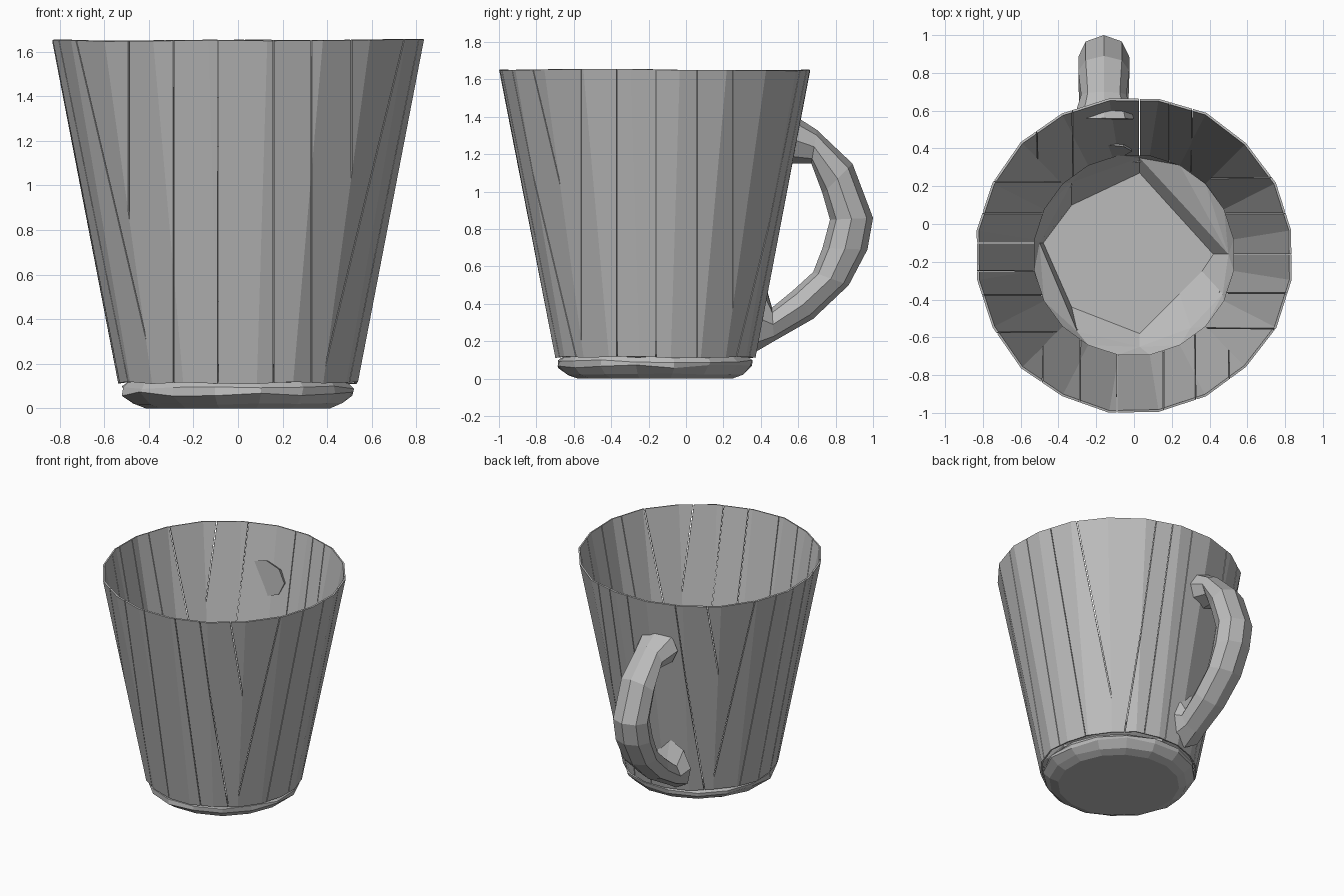
import bpy, bmesh, math, random
from mathutils import Vector

random.seed(4)
cube = bpy.data.objects.get("Cube")
if cube:
    bpy.data.objects.remove(cube, do_unlink=True)

CY = -0.165   # y of the cup axis
GREY = (0.5, 0.5, 0.5, 1)
mat = bpy.data.materials.new("plain grey")
mat.use_nodes = True
mat.diffuse_color = GREY
bsdf = next(n for n in mat.node_tree.nodes if n.type == 'BSDF_PRINCIPLED')
bsdf.inputs["Base Color"].default_value = GREY
bsdf.inputs["Roughness"].default_value = 0.8


def finish(name, bm, fix_normals=True):
    if fix_normals:
        bmesh.ops.recalc_face_normals(bm, faces=bm.faces[:])
    mesh = bpy.data.meshes.new(name)
    bm.to_mesh(mesh)
    bm.free()
    mesh.materials.append(mat)
    obj = bpy.data.objects.new(name, mesh)
    bpy.context.collection.objects.link(obj)
    return obj


def ring(bm, radius, z, sides, jitter=0.0):
    """Horizontal ring of vertices about the cup axis."""
    verts = []
    for i in range(sides):
        a = 2 * math.pi * (i + 0.5) / sides
        r = radius + random.uniform(-jitter, jitter)
        dz = random.uniform(-jitter, jitter)
        verts.append(bm.verts.new((r * math.cos(a), CY + r * math.sin(a), z + dz)))
    return verts


def skin(bm, rings):
    """Quads between successive closed rings."""
    for a, b in zip(rings, rings[1:]):
        n = len(a)
        for i in range(n):
            j = (i + 1) % n
            bm.faces.new((a[i], a[j], b[j], b[i]))


def in_sector(face, axis, sign):
    c = face.calc_center_median()
    c.y -= CY
    return sign * c[axis] > abs(c[1 - axis])


def cut_seam(bm, axis, sign, slice_axis, value, gap=0.0025):
    """Open a narrow slit through one side of the wall."""
    normal = Vector((0, 0, 0))
    normal[slice_axis] = 1
    for edge in (value - gap, value + gap):
        faces = [f for f in bm.faces if in_sector(f, axis, sign)]
        geom = set(faces)
        for f in faces:
            geom.update(f.edges)
            geom.update(f.verts)
        bmesh.ops.bisect_plane(bm, geom=list(geom), dist=1e-5,
                               plane_co=normal * edge, plane_no=normal)
    slit = [f for f in bm.faces if in_sector(f, axis, sign)
            and abs(f.calc_center_median()[slice_axis] - value) < gap]
    bmesh.ops.delete(bm, geom=slit, context='FACES')


# Tapered faceted wall, sliced into upright panels
bm = bmesh.new()
skin(bm, [ring(bm, 0.54, 0.115, 20, 0.006), ring(bm, 0.842, 1.65, 20, 0.005)])
bmesh.ops.recalc_face_normals(bm, faces=bm.faces[:])
if sum(f.normal.x * f.calc_center_median().x for f in bm.faces) < 0:
    bmesh.ops.reverse_faces(bm, faces=bm.faces[:])
seams = [
    (1, -1, 0, (-0.49, -0.29, -0.09, 0.16, 0.33, 0.51)),   # front
    (1, 1, 0, (-0.52, -0.33, 0.03, 0.19, 0.31)),           # back
    (0, 1, 1, (0.25, 0.06, -0.16, -0.37, -0.56)),          # left
    (0, -1, 1, (0.23, 0.06, -0.1, -0.25, -0.38, -0.58)),   # right
]
for axis, sign, slice_axis, values in seams:
    for value in values:
        cut_seam(bm, axis, sign, slice_axis, value)
wall = finish("cup_wall", bm, fix_normals=False)
shell = wall.modifiers.new("thickness", 'SOLIDIFY')
shell.thickness = 0.012
shell.offset = -1

# Rounded, slightly uneven foot
bm = bmesh.new()
foot = [ring(bm, 0.42, 0.0, 16),
        ring(bm, 0.475, 0.022, 16, 0.006),
        ring(bm, 0.522, 0.065, 16, 0.01),
        ring(bm, 0.525, 0.095, 16, 0.008),
        ring(bm, 0.50, 0.12, 16, 0.006)]
skin(bm, foot)
bm.faces.new(foot[0][::-1])
finish("cup_foot", bm)

# Sunken floor with an irregular outline and sloped border
outline = [(-0.5, -0.1), (-0.33, 0.22), (0.03, 0.35), (0.5, -0.16),
           (0.47, -0.37), (0.3, -0.55), (0.03, -0.65), (-0.3, -0.57)]
bottom = [(-0.48, -0.1), (-0.33, 0.1), (0.03, 0.27), (0.42, -0.16),
          (0.36, -0.25), (0.24, -0.37), (0.03, -0.58), (-0.33, -0.44)]
bm = bmesh.new()
lip = [bm.verts.new((x, y, 0.13)) for x, y in outline]
flat = [bm.verts.new((x, y, 0.035)) for x, y in bottom]
skin(bm, [lip, flat])
bm.faces.new(flat)
shoulder = ring(bm, 0.535, 0.2, 20)
loops = []
for loop in (shoulder, lip):
    for i, v in enumerate(loop):
        w = loop[(i + 1) % len(loop)]
        loops.append(bm.edges.get((v, w)) or bm.edges.new((v, w)))
bmesh.ops.bridge_loops(bm, edges=loops)
bmesh.ops.recalc_face_normals(bm, faces=bm.faces[:])
if sum(f.normal.z for f in bm.faces) < 0:
    bmesh.ops.reverse_faces(bm, faces=bm.faces[:])
finish("cup_floor", bm, fix_normals=False)

# Handle: sections given by outer (y, z), inner (y, z), half width
sections = [((0.56, 1.42), (0.55, 1.15), 0.16),
            ((0.70, 1.33), (0.67, 1.15), 0.12),
            ((0.89, 1.15), (0.73, 0.99), 0.135),
            ((1.00, 0.86), (0.77, 0.85), 0.135),
            ((0.97, 0.69), (0.73, 0.70), 0.135),
            ((0.87, 0.50), (0.68, 0.57), 0.135),
            ((0.68, 0.32), (0.57, 0.47), 0.13),
            ((0.47, 0.20), (0.46, 0.38), 0.12),
            ((0.35, 0.13), (0.42, 0.52), 0.15)]
SIDES = 8
bm = bmesh.new()
rings = []
for outer, inner, half in sections:
    o, n = Vector((-0.16, *outer)), Vector((-0.16, *inner))
    mid, arm = (o + n) / 2, (o - n) / 2
    side = Vector((half, 0, 0))
    rings.append([bm.verts.new(mid + arm * math.cos(a) + side * math.sin(a))
                  for a in (2 * math.pi * i / SIDES for i in range(SIDES))])
skin(bm, rings)
bm.faces.new(rings[0][::-1])
bm.faces.new(rings[-1])
finish("handle", bm)
